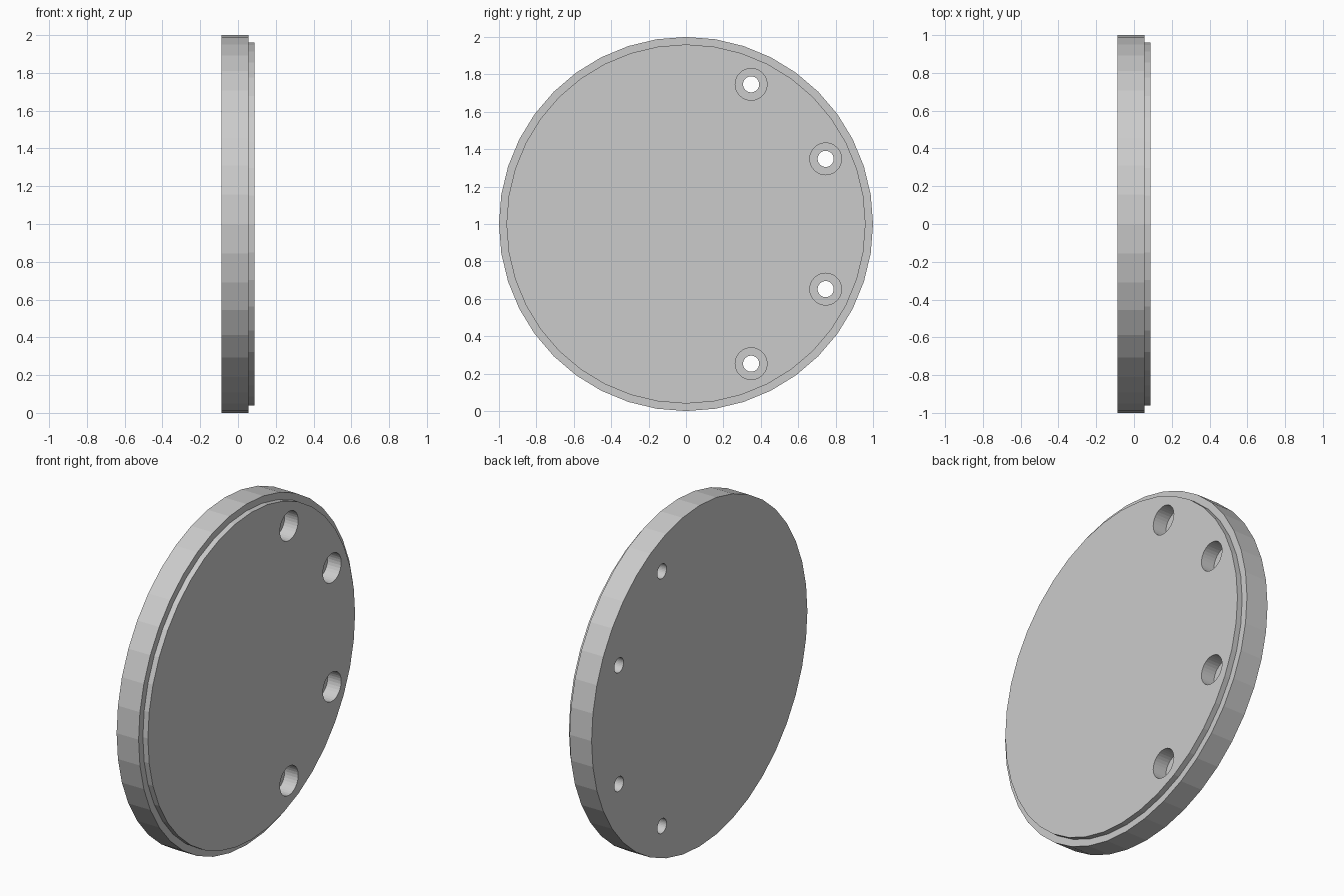
import bpy, bmesh
from math import cos, sin, pi, radians

if "Cube" in bpy.data.objects:
    bpy.data.objects.remove(bpy.data.objects["Cube"])


def lathe_x(name, profile, sides, y=0.0, z=0.0):
    """Closed solid turned about the x axis from (x, radius) points."""
    bm = bmesh.new()
    rings = []
    for x, r in profile:
        rings.append([bm.verts.new((x, y + r * cos(2 * pi * i / sides),
                                    z + r * sin(2 * pi * i / sides)))
                      for i in range(sides)])
    for a, b in zip(rings, rings[1:]):
        for i in range(sides):
            j = (i + 1) % sides
            bm.faces.new((a[i], a[j], b[j], b[i]))
    bm.faces.new(rings[0])
    bm.faces.new(rings[-1])
    bmesh.ops.recalc_face_normals(bm, faces=bm.faces[:])
    mesh = bpy.data.meshes.new(name)
    bm.to_mesh(mesh)
    bm.free()
    obj = bpy.data.objects.new(name, mesh)
    bpy.context.collection.objects.link(obj)
    return obj


# Round cover plate with a shallow raised spigot on the +x face
plate = lathe_x("cover_plate", [(-0.0875, 1.0), (0.055, 1.0),
                                (0.055, 0.96), (0.0875, 0.96)], 40, z=1.0)

# Four counterbored screw holes, paired above and below the centre line
for side in (1, -1):
    for angle in (25, 65):
        y = 0.824 * cos(radians(angle))
        z = 1 + side * 0.824 * sin(radians(angle))
        cutter = lathe_x("screw_hole_cutter", [(-0.2, 0.043), (0.0, 0.043),
                                               (0.0, 0.085), (0.2, 0.085)], 32, y, z)
        mod = plate.modifiers.new("screw_hole", 'BOOLEAN')
        mod.operation = 'DIFFERENCE'
        mod.solver = 'EXACT'
        mod.object = cutter
        bpy.context.view_layer.objects.active = plate
        bpy.ops.object.modifier_apply(modifier=mod.name)
        bpy.data.objects.remove(cutter, do_unlink=True)
